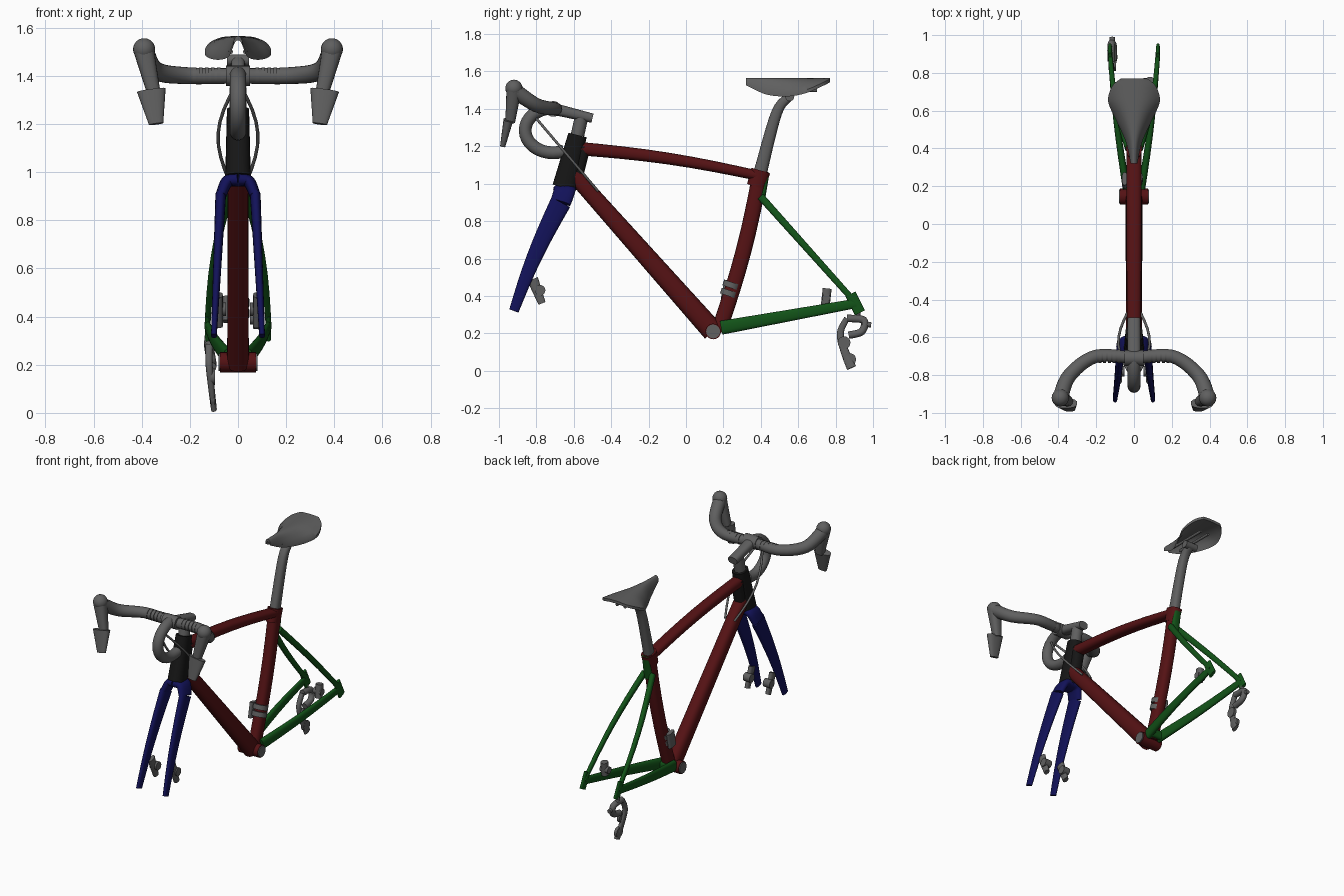
import bpy, bmesh, math
from mathutils import Vector

cube = bpy.data.objects.get("Cube")
if cube:
    bpy.data.objects.remove(cube, do_unlink=True)


def material(name, *rgb):
    mat = bpy.data.materials.new(name)
    mat.use_nodes = True
    mat.diffuse_color = (*rgb, 1)
    mat.node_tree.nodes["Principled BSDF"].inputs["Base Color"].default_value = (*rgb, 1)
    return mat


RED = material("dark red", .09, .006, .007)
BLUE = material("dark blue", .006, .006, .1)
GREEN = material("dark green", .006, .085, .009)
GREY = material("mid grey", .115, .115, .115)
BLACK = material("black", .008, .008, .008)


def finish(name, bm, mat, mirror):
    bmesh.ops.recalc_face_normals(bm, faces=bm.faces)
    mesh = bpy.data.meshes.new(name)
    bm.to_mesh(mesh)
    bm.free()
    mesh.materials.append(mat)
    for polygon in mesh.polygons:
        polygon.use_smooth = True
    mesh.set_sharp_from_angle(angle=math.radians(40))
    part = bpy.data.objects.new(name, mesh)
    bpy.context.collection.objects.link(part)
    if mirror:
        part.modifiers.new("Mirror", 'MIRROR')


def skin(name, mat, rings, mirror=False):
    """Closed surface through a row of equal rings of points."""
    bm = bmesh.new()
    loops = [[bm.verts.new(co) for co in ring] for ring in rings]
    for near, far in zip(loops, loops[1:]):
        for k in range(len(near)):
            bm.faces.new((near[k - 1], near[k], far[k], far[k - 1]))
    bm.faces.new(loops[0])
    bm.faces.new(loops[-1])
    finish(name, bm, mat, mirror)


def spline(points, steps=6):
    """Smooth row of points through the given ones."""
    points = [Vector(p) for p in points]
    padded = [points[0], *points, points[-1]]
    row = []
    for before, start, end, after in zip(padded, padded[1:], padded[2:], padded[3:]):
        for step in range(steps):
            t = step / steps
            leave, arrive = (end - before) / 2, (after - start) / 2
            ease = t * t * (3 - 2 * t)
            row.append(start.lerp(end, ease) + leave * t * (1 - t) ** 2 - arrive * t * t * (1 - t))
    return row + [points[-1]]


def bow(start, end, offset):
    """Shallow curve between two points, pushed sideways by an offset."""
    start, end, offset = Vector(start), Vector(end), Vector(offset)
    return [start.lerp(end, i / 8) + offset * math.sin(math.pi * i / 8) for i in range(9)]


def tube(name, mat, path, start, end=None, mirror=False, square=.8, sides=20):
    """Sweep a rounded section whose (width, depth) runs from start to end."""
    path = [Vector(p) for p in path]
    start, end = Vector(start), Vector(end or start)
    sideways = abs((path[1] - path[0]).normalized().x) > .8
    axis = Vector((0, 1, 0) if sideways else (1, 0, 0))
    last = len(path) - 1
    rings = []
    for i, centre in enumerate(path):
        along = (path[min(i + 1, last)] - path[max(i - 1, 0)]).normalized()
        across = (axis - along * axis.dot(along)).normalized()
        up = along.cross(across)
        width, depth = start.lerp(end, i / last)
        ring = []
        for k in range(sides):
            c, s = math.cos(math.tau * k / sides), math.sin(math.tau * k / sides)
            ring.append(centre + across * width * math.copysign(abs(c) ** square, c)
                        + up * depth * math.copysign(abs(s) ** square, s))
        rings.append(ring)
    skin(name, mat, rings, mirror)


def rod(name, mat, path, radius, mirror=False):
    tube(name, mat, path, (radius, radius), mirror=mirror, square=1)


def axle(name, mat, centre, half_length, radius, mirror=False):
    """Short cylinder across the model."""
    half = Vector((half_length, 0, 0))
    rod(name, mat, [Vector(centre) - half, Vector(centre) + half], radius, mirror)


def ball(name, mat, centre, radius, mirror=False):
    bm = bmesh.new()
    bmesh.ops.create_uvsphere(bm, u_segments=20, v_segments=12, radius=radius)
    bmesh.ops.translate(bm, verts=bm.verts, vec=centre)
    finish(name, bm, mat, mirror)


# Joints that the frame hangs from
bracket = Vector((0, .145, .21))
seat_joint = Vector((0, .4, 1.07))
head_top = Vector((0, -.58, 1.26))
head_low = Vector((0, -.65, .98))
front_tip = Vector((.1, -.92, .32))
rear_tip = Vector((.127, .91, .36))

# Main frame
tube("top_tube", RED, bow(head_top.lerp(head_low, .25), seat_joint - Vector((0, 0, .03)), (0, 0, .02)),
     (.038, .036), (.04, .027))
tube("down_tube", RED, [head_top.lerp(head_low, .65), bracket], (.042, .042), (.045, .058))
tube("seat_tube", RED, bow(bracket + Vector((0, .03, 0)), seat_joint, (0, .02, 0)), (.036, .042))
tube("seat_tube_collar", RED, [seat_joint.lerp(bracket, .1), seat_joint], (.038, .05), (.042, .052))
axle("bottom_bracket_shell", RED, bracket, .074, .042)
axle("bracket_bearings", GREY, bracket, .08, .037)
tube("head_tube", BLACK, [head_low, head_top], (.053, .065), (.046, .05))
tube("head_gusset", BLACK, [head_low + Vector((0, .05, .02)), head_top + Vector((0, .03, -.06))], (.038, .04))

# Rear triangle
tube("seat_stay", GREEN, bow((.03, .4, .93), rear_tip, (.02, 0, 0)), (.018, .02), (.012, .016), mirror=True)
tube("chain_stay", GREEN, bow((.04, .19, .23), rear_tip, (.01, 0, 0)), (.02, .037), (.012, .025), mirror=True)
tube("dropout", GREEN, [rear_tip + Vector((0, -.03, .05)), rear_tip + Vector((0, .02, -.05))],
     (.01, .03), mirror=True)
tube("seat_tube_rear_cover", GREEN, [(0, .4, .9), (0, .435, 1.06)], (.03, .02), (.025, .012))
tube("chain_stay_bridge", GREEN, [(-.05, .22, .23), (.05, .22, .23)], (.02, .03))

# Fork
crown_end = (.072, -.67, .9)
tube("fork_crown", BLUE, spline([(0, -.65, .97), (.045, -.65, .96), crown_end]), (.06, .03), (.055, .022), mirror=True)
tube("fork_leg", BLUE, bow(crown_end, front_tip, (0, -.015, 0)), (.022, .056), (.012, .026), mirror=True)

# Steerer, stem and handlebar
stem_top = Vector((0, -.56, 1.35))
bar_middle = Vector((0, -.71, 1.4))
hood = Vector((.39, -.92, 1.5))
rod("steerer_spacer", GREY, [head_top, stem_top], .036)
tube("stem", GREY, [stem_top + Vector((0, .06, 0)), bar_middle], (.034, .025), (.036, .032))
axle("stem_clamp", GREY, bar_middle, .05, .042)
tube("handlebar", GREY, spline([bar_middle, (.2, -.7, 1.4), (.34, -.8, 1.42), hood]),
     (.031, .031), (.042, .042), mirror=True, square=1)
for i in range(5):
    axle(f"bar_tape_ring_{i}", GREY, (.08 + i / 40, -.7, 1.4), .008, .035, mirror=True)
ball("lever_hood", GREY, hood + Vector((0, 0, .01)), .046, mirror=True)
tube("brake_lever_neck", GREY, [hood, (.35, -.94, 1.33)], (.042, .04), (.028, .026), mirror=True)
tube("brake_lever_blade", GREY, [(.36, -.95, 1.34), (.34, -.98, 1.2)], (.06, .026), (.03, .014), mirror=True)
turns = [math.pi * i / 16 for i in range(19)]
rod("drop_loop", GREY, [(0, -.71 - .15 * math.sin(a), 1.285 + .12 * math.cos(a)) for a in turns], .034)
rod("brake_cable", GREY, bow((.01, -.81, 1.36), (.035, -.47, .96), (.06, 0, 0)), .007, mirror=True)

# Seat post and saddle
clamp = Vector((0, .555, 1.465))
tube("seat_post", GREY, spline([seat_joint, (0, .485, 1.38), clamp]), (.03, .036), (.028, .022))
axle("saddle_clamp", GREY, clamp, .045, .024)
rod("saddle_rail", GREY, [(.03, .42, 1.5), (.03, .7, 1.5)], .009, mirror=True)

# Each saddle station holds its place along the seat, half width and side drop
stations = spline([(.32, .018, .02), (.43, .042, .07), (.55, .095, .08), (.65, .137, .06), (.73, .115, .025),
                   (.77, .07, .005)])
spread = [k / 6 - 1 for k in range(13)]
rings = []
for y, width, drop in stations:
    shell = [Vector((width * u, y, 1.565 - drop * abs(u) ** 2.5)) for u in spread]
    rings.append(shell + [co - Vector((0, 0, .018)) for co in reversed(shell)])
skin("saddle", GREY, rings)

# Brake calipers
tube("front_caliper", GREY, [(.078, -.82, .49), (.078, -.77, .36)], (.015, .03), (.015, .02), mirror=True)
axle("front_caliper_piston", GREY, (.075, -.78, .43), .025, .028, mirror=True)
tube("rear_caliper", GREY, [(.085, .755, .44), (.085, .745, .35)], (.022, .024))
axle("rear_caliper_piston", GREY, (.08, .75, .39), .03, .022)

# Front derailleur
for i, height in enumerate((.22, .27)):
    band = bracket.lerp(seat_joint, height) + Vector((0, .025, 0))
    rod(f"front_derailleur_band_{i}", GREY, [band, band + Vector((0, .01, .03))], .047)
tube("front_derailleur_cage", GREY, [(-.05, .22, .38), (-.05, .24, .48)], (.014, .035))

# Rear derailleur
shoulder = Vector((-.12, .86, .28))
rod("derailleur_hanger", GREY, [rear_tip * Vector((-1, 0, 0)).x + Vector((0, 1.83, .68)), (-.13, .92, .27)], .012)
rod("derailleur_body", GREY, spline([shoulder, (-.12, .95, .27), (-.11, .94, .21), (-.11, .87, .19)]), .02)
tube("derailleur_cage", GREY, spline([shoulder, (-.12, .825, .2), (-.11, .85, .1), (-.1, .885, .015)]),
     (.016, .015), (.012, .026))
for i, centre in enumerate([(-.105, .845, .15), (-.105, .875, .06)]):
    axle(f"jockey_wheel_{i}", GREY, centre, .01, .034)
rod("derailleur_adjuster", GREY, [(-.115, .94, .25), (-.115, .99, .245)], .014)
